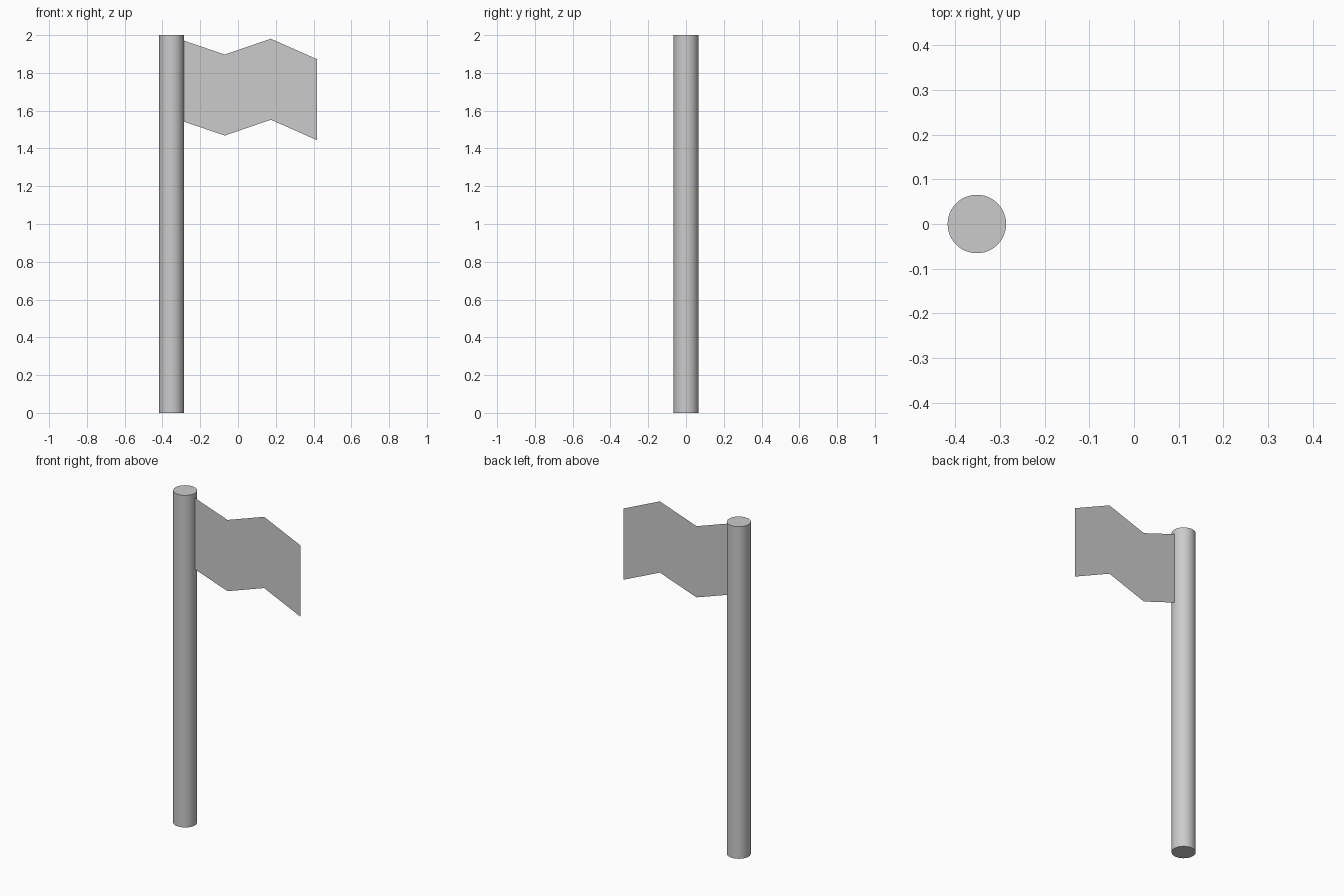
import bpy, bmesh

if "Cube" in bpy.data.objects:
    bpy.data.objects.remove(bpy.data.objects["Cube"])

# Round pole
bpy.ops.mesh.primitive_cylinder_add(vertices=48, radius=0.0655, depth=2.0,
                                    location=(-0.352, 0, 1.0))
pole = bpy.context.object
pole.name = "pole"
bpy.ops.object.shade_smooth_by_angle()

# Thin zigzag flag: bottom edge profile extruded straight up
profile = [(-0.313, 1.551), (-0.07, 1.468), (0.174, 1.552), (0.417, 1.444)]
flag_height = 0.429
bm = bmesh.new()
verts = [bm.verts.new((x, 0, z)) for x, z in profile]
edges = [bm.edges.new(pair) for pair in zip(verts, verts[1:])]
top = bmesh.ops.extrude_edge_only(bm, edges=edges)["geom"]
bmesh.ops.translate(bm, vec=(0, 0, flag_height),
                    verts=[g for g in top if isinstance(g, bmesh.types.BMVert)])
bmesh.ops.recalc_face_normals(bm, faces=bm.faces)
mesh = bpy.data.meshes.new("flag")
bm.to_mesh(mesh)
bm.free()
flag = bpy.data.objects.new("flag", mesh)
bpy.context.collection.objects.link(flag)
